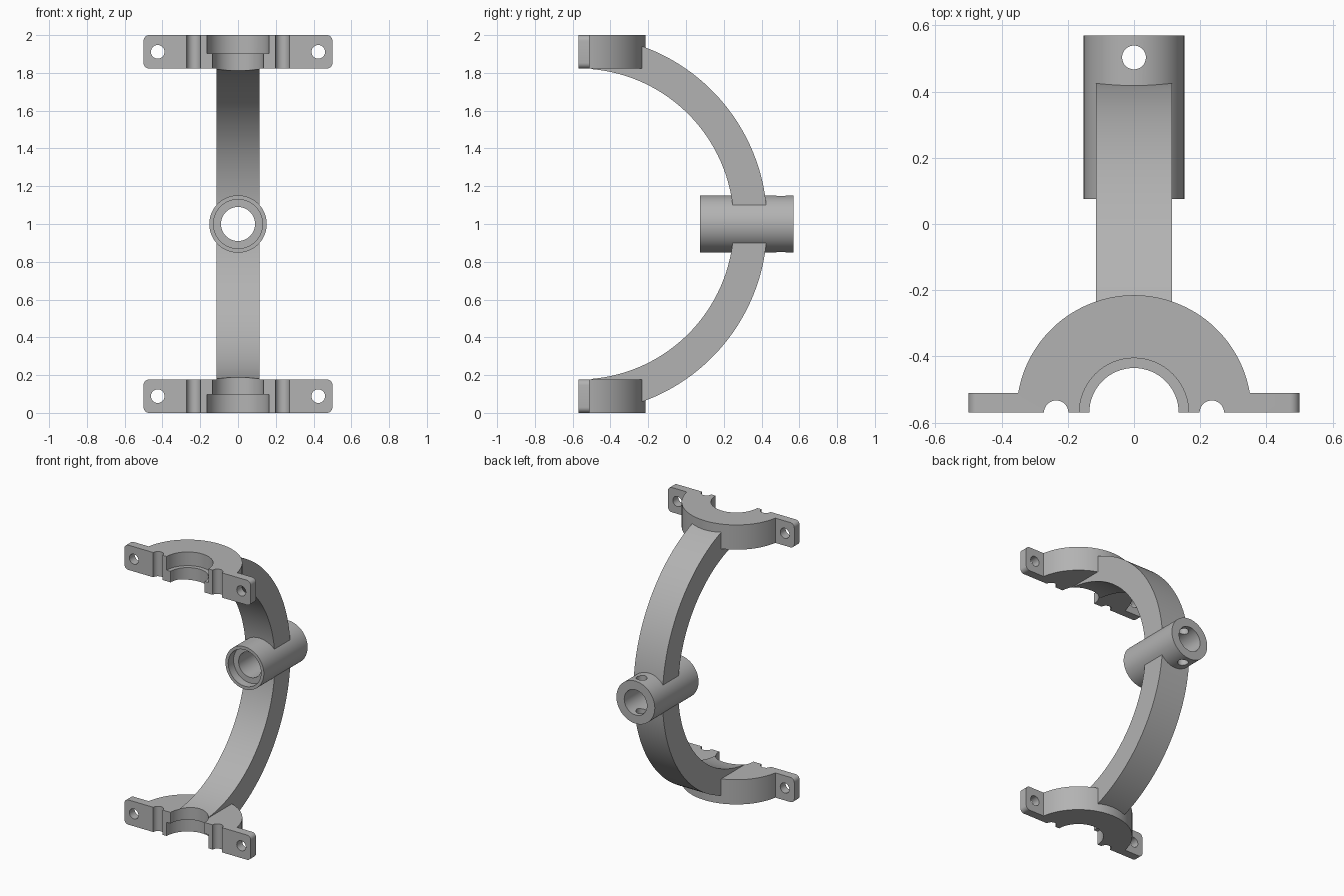
import bpy, bmesh
from math import radians, degrees, asin, sin, cos
from mathutils import Matrix, Vector

cube = bpy.data.objects.get("Cube")
if cube:
    bpy.data.objects.remove(cube, do_unlink=True)

grey = bpy.data.materials.new("plain grey")
grey.use_nodes = True
colour = (0.45, 0.45, 0.45, 1)
grey.diffuse_color = colour
grey.node_tree.nodes["Principled BSDF"].inputs["Base Color"].default_value = colour

FRONT, HEIGHT = -0.57, 0.177      # split plane of the clamps, clamp height
BORE, SEAT, SEAT_DEPTH = 0.135, 0.165, 0.098


def finish(name, bm):
    bmesh.ops.recalc_face_normals(bm, faces=bm.faces)
    mesh = bpy.data.meshes.new(name)
    bm.to_mesh(mesh)
    bm.free()
    mesh.materials.append(grey)
    obj = bpy.data.objects.new(name, mesh)
    bpy.context.collection.objects.link(obj)
    return obj


def arc(cx, cy, r, start, end, steps):
    angles = [radians(start + (end - start) * i / steps) for i in range(steps + 1)]
    return [(cx + r * cos(a), cy + r * sin(a)) for a in angles]


def prism(points, offset):
    """Extrude a closed 3D outline by an offset vector."""
    bm = bmesh.new()
    face = bm.faces.new([bm.verts.new(p) for p in points])
    extruded = bmesh.ops.extrude_face_region(bm, geom=[face])["geom"]
    bmesh.ops.translate(bm, vec=offset,
                        verts=[v for v in extruded if isinstance(v, bmesh.types.BMVert)])
    return bm


def cylinder(name, start, end, r, sides=64):
    start, end = Vector(start), Vector(end)
    axis = end - start
    turn = axis.to_track_quat('Z', 'Y').to_matrix().to_4x4()
    bm = bmesh.new()
    bmesh.ops.create_cone(bm, cap_ends=True, segments=sides, radius1=r, radius2=r,
                          depth=axis.length,
                          matrix=Matrix.Translation((start + end) / 2) @ turn)
    return finish(name, bm)


def cut(obj, cutters):
    """Subtract each cutter, then smooth the curved faces."""
    bpy.ops.object.select_all(action='DESELECT')
    bpy.context.view_layer.objects.active = obj
    obj.select_set(True)
    for cutter in cutters:
        mod = obj.modifiers.new("cut", 'BOOLEAN')
        mod.operation, mod.solver, mod.object = 'DIFFERENCE', 'EXACT', cutter
        bpy.ops.object.modifier_apply(modifier=mod.name)
        bpy.data.objects.remove(cutter, do_unlink=True)
    bpy.ops.object.shade_smooth_by_angle(angle=radians(30))


def seat_cutter(upper):
    z0, z1 = (2 - SEAT_DEPTH, 2.1) if upper else (-0.1, SEAT_DEPTH)
    return cylinder("seat_cutter", (0, FRONT, z0), (0, FRONT, z1), SEAT)


# Half-ring clamps with flanges, grooves, bolt holes and a stepped bore
def clamp(name, upper):
    base = 2 - HEIGHT if upper else 0
    lip = degrees(asin(0.06 / 0.355))
    outline = arc(0, FRONT, 0.355, lip, 180 - lip, 56)
    outline += [(-0.5, FRONT + 0.06), (-0.5, FRONT)]
    for x, r, n in ((-0.235, 0.037, 16), (0, BORE, 32), (0.235, 0.037, 16)):
        outline += arc(x, FRONT, r, 180, 0, n)
    outline += [(0.5, FRONT), (0.5, FRONT + 0.06)]
    bm = prism([(x, y, base) for x, y in outline], (0, 0, HEIGHT))
    corners = [e for e in bm.edges
               if all(abs(v.co.x) > 0.49 for v in e.verts)
               and abs(e.verts[0].co.y - e.verts[1].co.y) > 0.01]
    bmesh.ops.bevel(bm, geom=corners, offset=0.03, segments=6, profile=0.5,
                    affect='EDGES')
    obj = finish(name, bm)
    z = base + HEIGHT / 2
    holes = [cylinder("bolt_cutter", (x, -0.8, z), (x, -0.4, z), 0.036, 32)
             for x in (-0.425, 0.425)]
    cut(obj, holes + [seat_cutter(upper)])


clamp("lower_clamp", False)
clamp("upper_clamp", True)

# Curved arm joining both clamps, opened for the clamp bores and the hub
side = arc(FRONT, 1, 1.0, -90, 90, 96) + arc(FRONT, 1, 0.823, 90, -90, 96)
arm = finish("curved_arm", prism([(-0.115, y, z) for y, z in side], (0.23, 0, 0)))
cut(arm, [cylinder("bore_cutter", (0, FRONT, -0.2), (0, FRONT, 2.2), BORE),
          seat_cutter(False), seat_cutter(True),
          cylinder("hub_cutter", (0, -0.1, 1), (0, 0.8, 1), 0.14)])

# Hub tube with a counterbored front and a vertical pin hole
hub = cylinder("hub_tube", (0, 0.075, 1), (0, 0.57, 1), 0.152, 72)
cut(hub, [cylinder("tube_cutter", (0, -0.1, 1), (0, 0.8, 1), 0.09),
          cylinder("counterbore_cutter", (0, -0.1, 1), (0, 0.135, 1), 0.13),
          cylinder("pin_cutter", (0, 0.503, 0.7), (0, 0.503, 1.3), 0.036, 32)])
